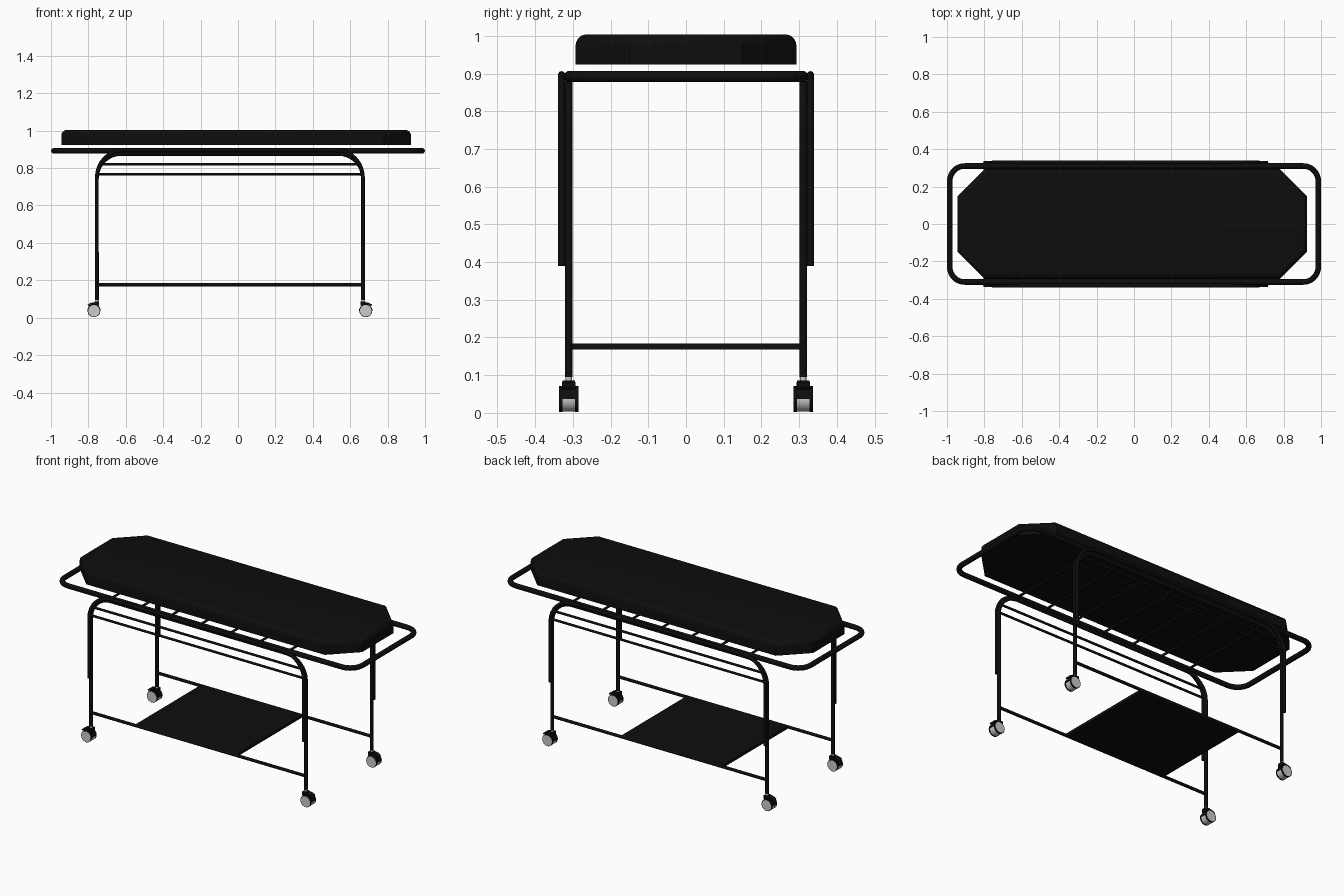
import bpy, bmesh, math
from mathutils import Vector

cube = bpy.data.objects.get("Cube")
if cube:
    bpy.data.objects.remove(cube)


def material(name, rgb, rough):
    m = bpy.data.materials.new(name)
    m.use_nodes = True
    m.diffuse_color = (*rgb, 1)
    bsdf = next(n for n in m.node_tree.nodes if n.type == 'BSDF_PRINCIPLED')
    bsdf.inputs["Base Color"].default_value = (*rgb, 1)
    bsdf.inputs["Roughness"].default_value = rough
    return m


BLACK = material("black", (0.004, 0.004, 0.004), 0.6)
GREY = material("light grey", (0.6, 0.6, 0.6), 0.5)


def finish(obj, mat, smooth=True):
    obj.data.materials.clear()
    obj.data.materials.append(mat)
    bpy.ops.object.select_all(action='DESELECT')
    obj.select_set(True)
    bpy.context.view_layer.objects.active = obj
    if smooth:
        bpy.ops.object.shade_smooth_by_angle(angle=math.radians(40))
    return obj


def mesh_object(name, bm, mat):
    bmesh.ops.recalc_face_normals(bm, faces=bm.faces)
    me = bpy.data.meshes.new(name)
    bm.to_mesh(me)
    bm.free()
    obj = bpy.data.objects.new(name, me)
    bpy.context.collection.objects.link(obj)
    return finish(obj, mat)


def prism(name, outline, direction, mat, bevel=0):
    """Extrude a flat outline; optionally round the edges of the far cap."""
    bm = bmesh.new()
    direction = Vector(direction)
    base = bm.faces.new([bm.verts.new(p) for p in outline])
    ext = bmesh.ops.extrude_face_region(bm, geom=[base], use_keep_orig=True)
    verts = [g for g in ext["geom"] if isinstance(g, bmesh.types.BMVert)]
    bmesh.ops.translate(bm, verts=verts, vec=direction)
    if bevel:
        bmesh.ops.recalc_face_normals(bm, faces=bm.faces)
        edges = [e for e in bm.edges if all(v in verts for v in e.verts)]
        bmesh.ops.bevel(bm, geom=edges, offset=bevel, segments=5, profile=0.5, affect='EDGES')
    return mesh_object(name, bm, mat)


def cylinder(name, centre, radius, depth, axis, mat):
    rot = (math.pi / 2, 0, 0) if axis == 'Y' else (0, 0, 0)
    bpy.ops.mesh.primitive_cylinder_add(vertices=24, radius=radius, depth=depth,
                                        location=centre, rotation=rot)
    obj = bpy.context.object
    obj.name = name
    return finish(obj, mat)


def box(name, centre, size, mat):
    bpy.ops.mesh.primitive_cube_add(size=1, location=centre)
    obj = bpy.context.object
    obj.name = name
    obj.scale = size
    return finish(obj, mat, False)


def tube(name, points, radius, mat=BLACK, closed=False):
    cu = bpy.data.curves.new(name, 'CURVE')
    cu.dimensions = '3D'
    cu.bevel_depth = radius
    cu.bevel_resolution = 3
    cu.use_fill_caps = True
    sp = cu.splines.new('POLY')
    sp.points.add(len(points) - 1)
    for p, co in zip(sp.points, points):
        p.co = (*co, 1)
    sp.use_cyclic_u = closed
    obj = bpy.data.objects.new(name, cu)
    bpy.context.collection.objects.link(obj)
    bpy.ops.object.select_all(action='DESELECT')
    obj.select_set(True)
    bpy.context.view_layer.objects.active = obj
    bpy.ops.object.convert(target='MESH')
    return finish(bpy.context.object, mat)


def arc(cx, cy, r, start, end, steps=8):
    """Points on a circular arc, angles in degrees."""
    angles = [math.radians(start + (end - start) * i / steps) for i in range(steps + 1)]
    return [(cx + r * math.cos(a), cy + r * math.sin(a)) for a in angles]


LEFT_X, RIGHT_X = 0.668, -0.755
LEG_Y, RAIL_Y = 0.311, 0.33


def arch(name, y, bottom, top, r, radius):
    """Upside-down U: two uprights joined over rounded shoulders."""
    path = [(RIGHT_X, bottom)]
    path += arc(RIGHT_X + r, top - r, r, 180, 90)
    path += arc(LEFT_X - r, top - r, r, 90, 0)
    path += [(LEFT_X, bottom)]
    tube(name, [(x, y, z) for x, z in path], radius)


# Padded mattress with clipped corners and a rounded upper edge
x0, x1, w, cut, c = -0.945, 0.925, 0.293, 0.145, 0.145
pad = [(x0, -w + c), (x0 + cut, -w), (x1 - cut, -w), (x1, -w + c),
       (x1, w - c), (x1 - cut, w), (x0 + cut, w), (x0, w - c)]
prism("mattress", [(x, y, 0.924) for x, y in pad], (0, 0, 0.08), BLACK, bevel=0.03)

# Rounded rectangular bed frame
fx, fy, fr = 0.985, 0.31, 0.08
loop = []
for sx, sy, a in ((1, 1, 0), (-1, 1, 90), (-1, -1, 180), (1, -1, 270)):
    loop += arc(sx * (fx - fr), sy * (fy - fr), fr, a, a + 90)
tube("bed_frame", [(x, y, 0.892) for x, y in loop], 0.015, closed=True)

# Cross slats under the mattress
for i in range(7):
    x = -0.63 + 0.196 * i
    tube(f"slat_{i + 1}", [(x, -fy, 0.888), (x, fy, 0.888)], 0.007)

# Legs, folding side rails and lower rails on both sides
for side, s in (("right", -1), ("left", 1)):
    side = "front" if s < 0 else "back"
    arch(f"{side}_leg_arch", s * LEG_Y, 0.095, 0.876, 0.13, 0.0105)
    arch(f"{side}_rail_arch", s * RAIL_Y, 0.39, 0.897, 0.145, 0.0095)
    for label, z, y, r in (("upper_rail", 0.82, RAIL_Y, 0.007),
                           ("middle_rail", 0.768, RAIL_Y, 0.007),
                           ("lower_rail", 0.176, LEG_Y, 0.009)):
        inset = 0.012 if label == "upper_rail" else 0
        tube(f"{side}_{label}", [(RIGHT_X + inset, s * y, z), (LEFT_X - inset, s * y, z)], r)

# Storage shelf between the lower rails
box("shelf", (-0.125, 0, 0.176), (0.67, 2 * LEG_Y, 0.016), BLACK)

# Casters
for end, leg_x, out in (("left", LEFT_X, 1), ("right", RIGHT_X, -1)):
    for side, s in (("front", -1), ("back", 1)):
        name = f"{side}_{end}_caster"
        x, y, z = leg_x + out * 0.015, s * LEG_Y, 0.037
        cylinder(name + "_stem", (leg_x, y, 0.09), 0.008, 0.03, 'Z', GREY)
        box(name + "_neck", (leg_x, y, 0.075), (0.026, 0.034, 0.022), BLACK)
        cylinder(name + "_tread", (x, y, z), 0.0335, 0.034, 'Y', GREY)
        for k in (-1, 1):
            cylinder(name + "_tyre", (x, y + k * 0.021, z), 0.034, 0.009, 'Y', BLACK)
            cylinder(name + "_hub", (x, y + k * 0.0258, z), 0.031, 0.001, 'Y', GREY)
        # Fork cover over the upper half of the tread
        cover = arc(x, z, 0.036, 0, 180, 12)
        prism(name + "_cover", [(px, y - 0.0168, pz) for px, pz in cover], (0, 0.0336, 0), BLACK)
        # Curved brake hood reaching outward
        hood = arc(0, 0.03, 0.052, 48, 110) + arc(0, 0.03, 0.043, 110, 48)
        prism(name + "_hood", [(x + out * px, y - 0.018, pz) for px, pz in hood],
              (0, 0.036, 0), BLACK)
